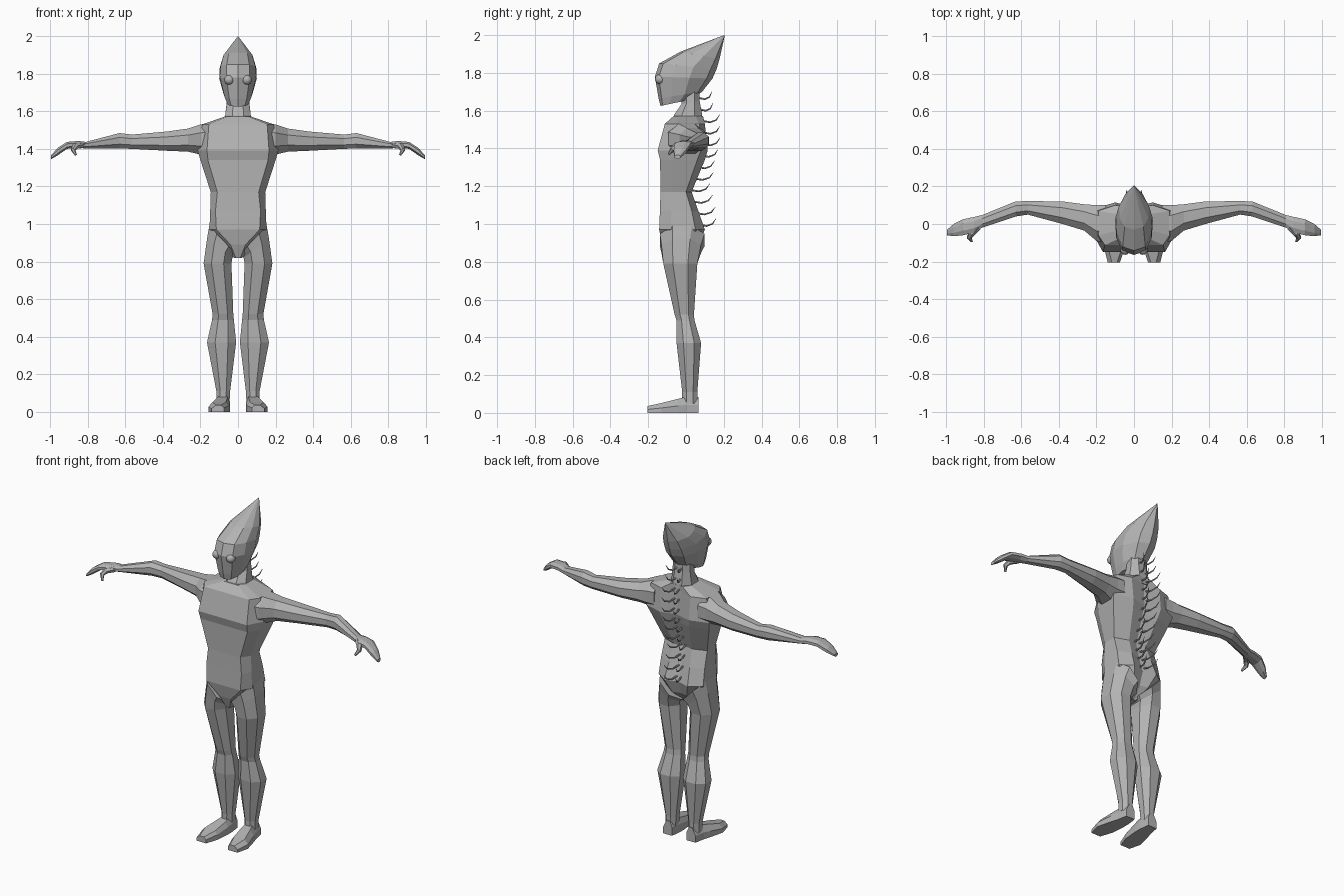
import bpy, bmesh, math
from mathutils import Vector

if "Cube" in bpy.data.objects:
    bpy.data.objects.remove(bpy.data.objects["Cube"])

grey = bpy.data.materials.new("plain grey")
grey.diffuse_color = (0.45, 0.45, 0.45, 1)
grey.use_nodes = True
grey.node_tree.nodes["Principled BSDF"].inputs["Base Color"].default_value = grey.diffuse_color


def finish(name, bm, mirror=False):
    bmesh.ops.recalc_face_normals(bm, faces=bm.faces)
    me = bpy.data.meshes.new(name)
    bm.to_mesh(me)
    bm.free()
    me.materials.append(grey)
    ob = bpy.data.objects.new(name, me)
    bpy.context.collection.objects.link(ob)
    if mirror:
        ob.modifiers.new("mirror", 'MIRROR')
    return ob


def add_loft(bm, rings):
    """Skin a list of equal-length point rings and cap both ends."""
    vs = [[bm.verts.new(p) for p in r] for r in rings]
    n = len(vs[0])
    for a, b in zip(vs, vs[1:]):
        for i in range(n):
            j = (i + 1) % n
            bm.faces.new((a[i], a[j], b[j], b[i]))
    bm.faces.new(vs[0])
    bm.faces.new(vs[-1])


def loft(name, rings, mirror=False):
    bm = bmesh.new()
    add_loft(bm, rings)
    return finish(name, bm, mirror)


def octagon(u0, u1, v0, v1, c=0.28):
    """Chamfered rectangle as eight (u, v) pairs."""
    du, dv = (u1 - u0) * c, (v1 - v0) * c
    return [(u0 + du, v0), (u1 - du, v0), (u1, v0 + dv), (u1, v1 - dv),
            (u1 - du, v1), (u0 + du, v1), (u0, v1 - dv), (u0, v0 + dv)]


def mirrored(half, front=None, back=None):
    """Closed ring from right-hand points plus optional centre points."""
    left = [(-x, y, z) for x, y, z in reversed(half)]
    return ([front] if front else []) + half + ([back] if back else []) + left


# Torso: z, front half width, front y, side half width, side y pair,
# back half width, back y, spine y
torso = [
    (0.82, .012, -.10, .02, -.08, -.01, .012, .00, .00),
    (0.89, .04, -.125, .09, -.09, .04, .05, .065, .05),
    (0.97, .115, -.142, .152, -.08, .05, .08, .10, .075),
    (1.07, .12, -.138, .148, -.08, .03, .07, .065, .045),
    (1.17, .11, -.135, .145, -.08, .00, .06, .03, .02),
    (1.34, .16, -.137, .20, -.07, .06, .09, .10, .075),
    (1.39, .165, -.150, .215, -.06, .08, .10, .115, .09),
    (1.53, .155, -.112, .19, -.06, .07, .10, .10, .085),
    (1.572, .05, -.065, .07, -.03, .05, .04, .09, .085),
]
loft("torso", [mirrored([(xf, yf, z), (xs, ya, z), (xs, yb, z), (xb, yk, z)],
                        back=(0, sp, z))
               for z, xf, yf, xs, ya, yb, xb, yk, sp in torso])

# Neck
loft("neck", [[(x, y, z + (y - .01) * s) for x, y in octagon(-w, w, y0, y1)]
              for z, w, y0, y1, s in [(1.53, .078, -.07, .09, 0),
                                      (1.58, .068, -.062, .085, 0),
                                      (1.64, .06, -.025, .072, .2),
                                      (1.71, .055, -.02, .07, .2)]])

# Head: slanted rings given by front point, back point and half width
head = []
for yf, zf, yb, zb, w in [(-.135, 1.625, .03, 1.66, .058),
                          (-.145, 1.665, .085, 1.70, .075),
                          (-.165, 1.78, .14, 1.77, .10),
                          (-.142, 1.85, .162, 1.82, .097),
                          (-.03, 1.912, .178, 1.875, .08),
                          (.202, 2.0, .205, 1.997, .001)]:
    def at(t, k):
        return (w * k, yf + (yb - yf) * t, zf + (zb - zf) * t)
    head.append(mirrored([at(.07, .62), at(.3, .95), at(.6, 1), at(.9, .6)],
                         at(0, 0), at(1, 0)))
loft("head", head)

# Eyes
bm = bmesh.new()
bmesh.ops.create_uvsphere(bm, u_segments=12, v_segments=8, radius=.026)
bmesh.ops.translate(bm, verts=bm.verts, vec=(.047, -.138, 1.767))
eyes = finish("eyes", bm, True)
eyes.data.shade_smooth()

# Legs: x range, y range, height at inner and outer side
legs = [(.01, .153, -.138, .098, .84, .99), (.03, .165, -.13, .08, .82, .92),
        (.035, .183, -.12, .06, .79, .79), (.025, .135, -.06, .042, .52, .52),
        (.022, .138, -.05, .045, .49, .49), (.01, .165, -.05, .08, .37, .37),
        (.042, .115, -.02, .06, .11, .11), (.045, .115, -.02, .06, .05, .05)]
loft("legs", [[(x, y, zi + (zo - zi) * (x - x0) / (x1 - x0))
               for x, y in octagon(x0, x1, y0, y1)]
              for x0, x1, y0, y1, zi, zo in legs], True)

# Feet: profile running from heel to toe
feet = [(.065, .05, .11, .085), (.00, .042, .122, .085),
        (-.04, .042, .135, .075), (-.13, .05, .158, .052),
        (-.205, .075, .14, .036)]
loft("feet", [[(x0, y, 0), (x1, y, 0), (x1, y, z * .5),
               (x1 - .022, y, z), (x0 + .015, y, z), (x0, y, z * .6)]
              for y, x0, x1, z in feet], True)

# Arms and hands: x, y range, z range
arms = [(.15, -.10, .10, 1.37, 1.535), (.20, -.09, .10, 1.37, 1.53),
        (.265, -.035, .105, 1.385, 1.508), (.38, .00, .12, 1.39, 1.492),
        (.565, .05, .122, 1.40, 1.476), (.63, .04, .12, 1.402, 1.484),
        (.81, -.02, .047, 1.402, 1.437), (.85, -.045, .038, 1.405, 1.442),
        (.91, -.06, .025, 1.40, 1.437), (.96, -.065, .00, 1.365, 1.405),
        (.995, -.06, -.03, 1.345, 1.365)]
loft("arms", [[(x, y, z) for y, z in octagon(y0, y1, z0, z1)]
              for x, y0, y1, z0, z1 in arms], True)


def add_tube(bm, points, radii, sides):
    """Tapered tube along a short path."""
    pts = [Vector(p) for p in points]
    rings = []
    for i, (p, r) in enumerate(zip(pts, radii)):
        d = pts[min(i + 1, len(pts) - 1)] - pts[max(i - 1, 0)]
        u = d.cross(Vector((1, 0, .15))).normalized()
        v = d.cross(u).normalized()
        rings.append([p + r * (u * math.cos(a) + v * math.sin(a))
                      for a in (2 * math.pi * k / sides for k in range(sides))])
    add_loft(bm, rings)


# Thumbs
bm = bmesh.new()
add_tube(bm, [(.83, -.015, 1.42), (.865, -.05, 1.415), (.878, -.072, 1.395),
              (.863, -.092, 1.368)], (.018, .018, .013, .006), 6)
finish("thumbs", bm, True)

# Back spines: paired thin quills curling upward along the spine line
bm = bmesh.new()
spine = [(.97, .075), (1.07, .045), (1.17, .02), (1.34, .075), (1.39, .09),
         (1.55, .088), (1.60, .075), (1.72, .065)]


def spine_y(z):
    for (z0, y0), (z1, y1) in zip(spine, spine[1:]):
        if z <= z1:
            return y0 + (y1 - y0) * (z - z0) / (z1 - z0)
    return spine[-1][1]


for i in range(12):
    z = .99 + i * .061
    y = spine_y(z)
    s = .75 if i > 9 else 1.0
    reach = s * (.09 if y > .06 else .105)
    add_tube(bm, [(.012, y - .015, z + .01), (.022, y + reach * .45, z),
                  (.034, y + reach * .8, z + .012), (.042, y + reach, z + .04)],
             (.006, .005, .004, .001), 5)
finish("back_spines", bm, True)
